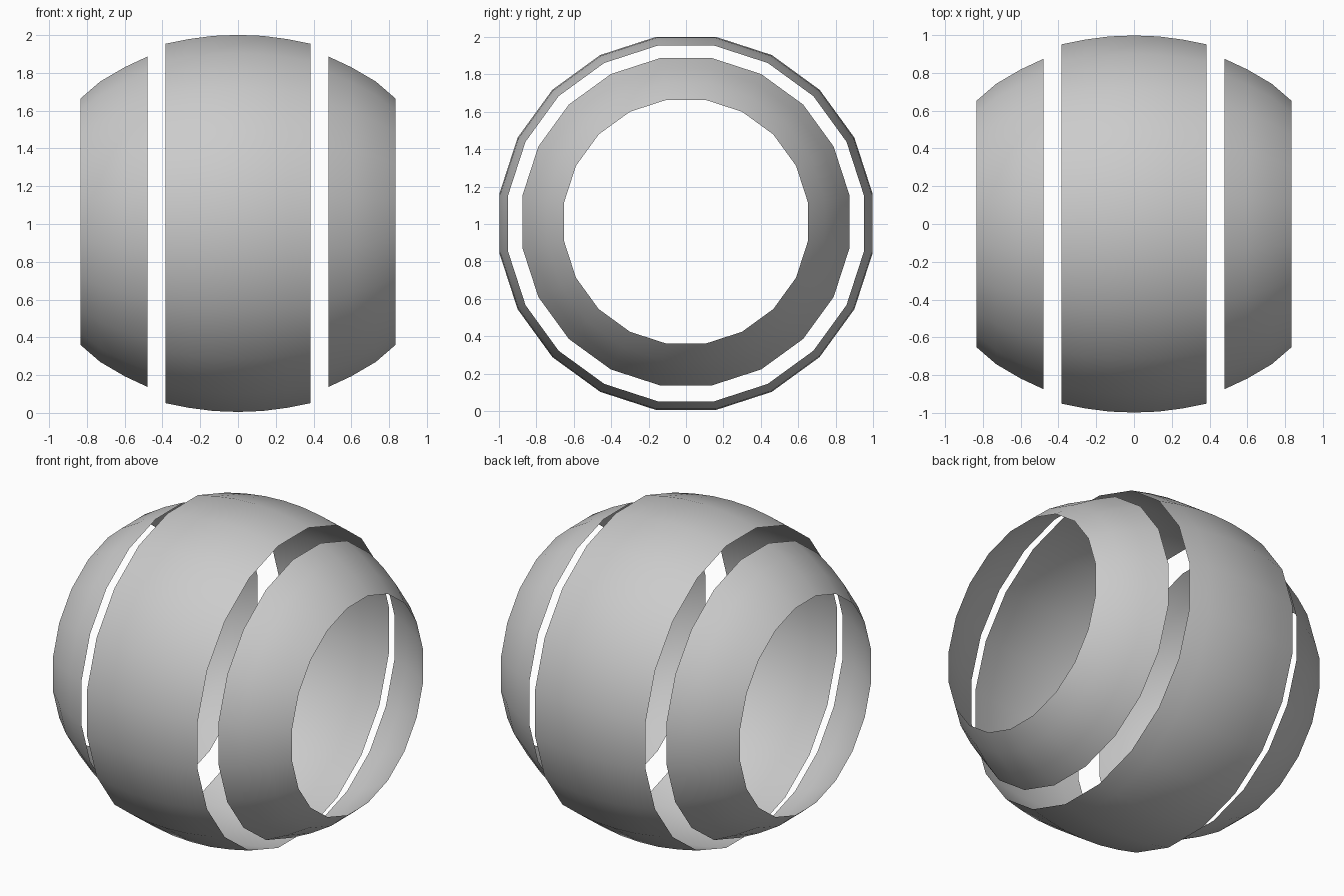
import bpy, bmesh, math

if "Cube" in bpy.data.objects:
    bpy.data.objects.remove(bpy.data.objects["Cube"])

SIDES = 20


def band(name, profile, centre_z):
    """Open shell turned around the x axis; profile holds (x, flat-to-centre radius)."""
    bm = bmesh.new()
    rings = []
    for x, apothem in profile:
        r = apothem / math.cos(math.pi / SIDES)
        ring = []
        for i in range(SIDES):
            a = 2 * math.pi * (i + 0.5) / SIDES
            ring.append(bm.verts.new((x, r * math.cos(a), centre_z + r * math.sin(a))))
        rings.append(ring)
    for a, b in zip(rings, rings[1:]):
        for i in range(SIDES):
            j = (i + 1) % SIDES
            bm.faces.new((a[i], a[j], b[j], b[i])).smooth = True
    # Point the shell's normals away from the axis
    bm.normal_update()
    for f in list(bm.faces):
        c = f.calc_center_median()
        if f.normal.y * c.y + f.normal.z * (c.z - centre_z) < 0:
            f.normal_flip()
    mesh = bpy.data.meshes.new(name)
    bm.to_mesh(mesh)
    bm.free()
    obj = bpy.data.objects.new(name, mesh)
    bpy.context.collection.objects.link(obj)
    return obj


# Wide middle band
half = [(0.0, 0.998), (0.13, 0.993), (0.26, 0.976), (0.385, 0.951)]
middle = [(-x, r) for x, r in reversed(half[1:])] + half
band("central_band", middle, 1.003)

# Narrower end bands, mirrored left and right
end = [(0.478, 0.875), (0.60, 0.818), (0.73, 0.742), (0.834, 0.652)]
for name, side in (("right_band", 1), ("left_band", -1)):
    band(name, [(side * x, r) for x, r in end], 1.012)
